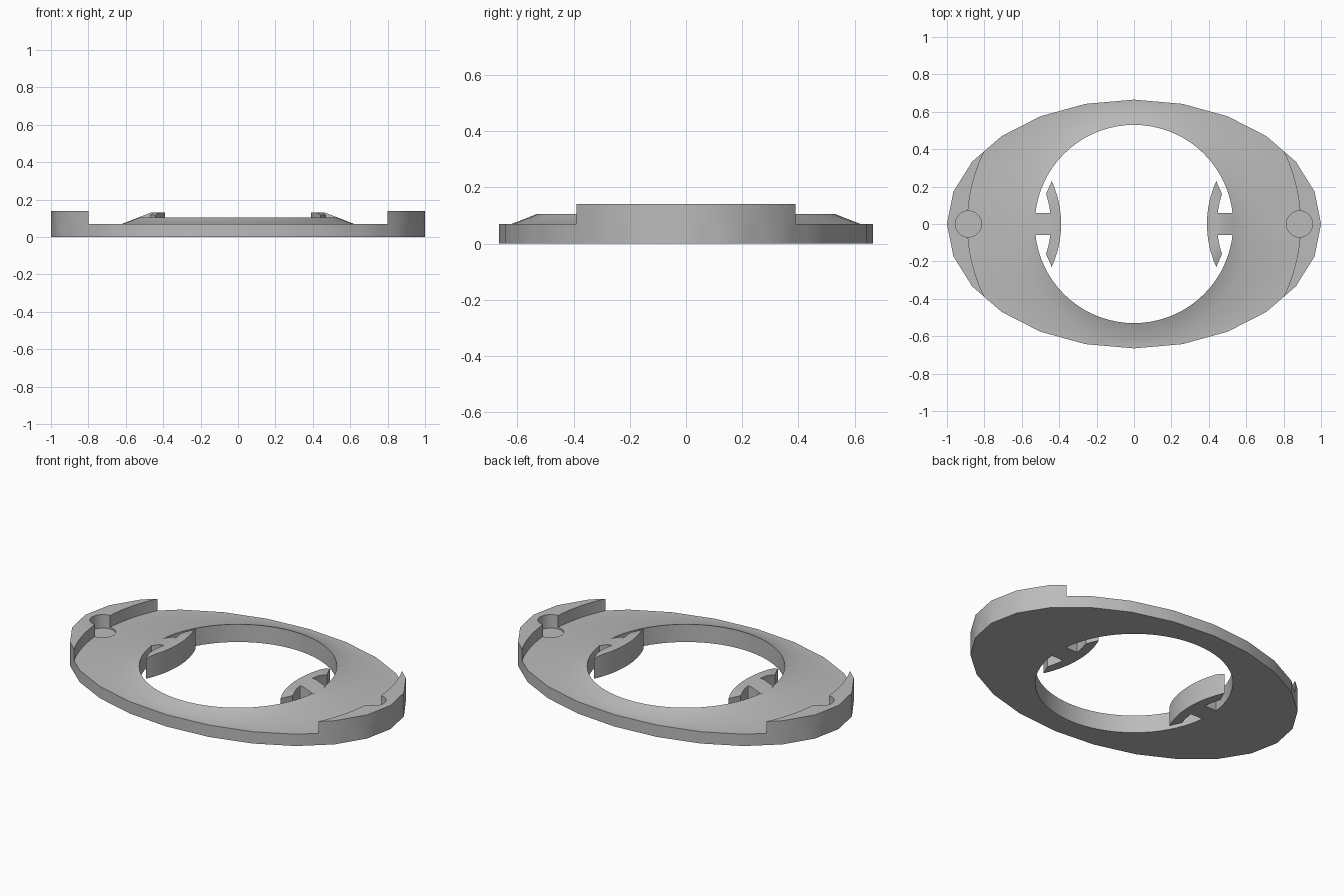
import bpy, bmesh, math
from math import sin, cos, pi, radians

cube = bpy.data.objects.get("Cube")
if cube:
    bpy.data.objects.remove(cube, do_unlink=True)

grey = bpy.data.materials.new("plain grey")
grey.use_nodes = True
grey.diffuse_color = (0.5, 0.5, 0.5, 1)
grey.node_tree.nodes["Principled BSDF"].inputs["Base Color"].default_value = (0.5, 0.5, 0.5, 1)

BASE, BLOCK_TOP, HOLE, COLLAR = 0.07, 0.14, 0.53, 0.62
POCKET_X, POCKET_R = 0.885, 0.07


def make(name, verts, faces):
    mesh = bpy.data.meshes.new(name)
    mesh.from_pydata(verts, [], faces)
    bm = bmesh.new()
    bm.from_mesh(mesh)
    bmesh.ops.recalc_face_normals(bm, faces=bm.faces)
    bm.to_mesh(mesh)
    bm.free()
    mesh.materials.append(grey)
    ob = bpy.data.objects.new(name, mesh)
    bpy.context.collection.objects.link(ob)
    return ob


def prism(name, outline, bottom, top):
    """Upright solid; top is a function of x and y."""
    n = len(outline)
    verts = [(x, y, bottom) for x, y in outline] + [(x, y, top(x, y)) for x, y in outline]
    faces = [(i, (i + 1) % n, n + (i + 1) % n, n + i) for i in range(n)]
    return make(name, verts, faces + [tuple(range(n)), tuple(range(n, 2 * n))])


def slope(x, y):
    """Height of the conical collar, levelling off near the clips."""
    return min(0.13, BASE + 0.39 * (COLLAR - math.hypot(x, y)))


def oval(step):
    """Point on the 24-sided oval; fractional steps lie on its edges."""
    i = math.floor(step)
    f = step - i
    a, b = [(cos(k * pi / 12), 0.665 * sin(k * pi / 12)) for k in (i, i + 1)]
    return a[0] + (b[0] - a[0]) * f, a[1] + (b[1] - a[1]) * f


def finish(ob):
    bpy.ops.object.select_all(action='DESELECT')
    ob.select_set(True)
    bpy.context.view_layer.objects.active = ob
    bpy.ops.object.shade_smooth_by_angle(angle=radians(30))


# Oval plate with its raised collar around the round hole
SEG = 72
rows = [[], [], [], [], []]
for k in range(SEG):
    t = 2 * pi * k / SEG
    ox, oy = oval(k / 3)
    c, s = cos(t), sin(t)
    loop = [(ox, oy, 0), (ox, oy, BASE), (COLLAR * c, COLLAR * s, BASE),
            (HOLE * c, HOLE * s, slope(HOLE, 0)), (HOLE * c, HOLE * s, 0)]
    for row, p in zip(rows, loop):
        row.append(p)
faces = []
for r in range(5):
    q = (r + 1) % 5
    for k in range(SEG):
        m = (k + 1) % SEG
        faces.append((r * SEG + k, r * SEG + m, q * SEG + m, q * SEG + k))
plate = make("oval_plate", sum(rows, []), faces)

# Shallow round pockets sunk into the plate at both ends
for side in (1, -1):
    ring = [(side * POCKET_X + POCKET_R * cos(a * pi / 16), POCKET_R * sin(a * pi / 16))
            for a in range(32)]
    cutter = prism("pocket_cutter", ring, 0.06, lambda x, y: 0.2)
    cutter.hide_render = True
    mod = plate.modifiers.new("pocket", 'BOOLEAN')
    mod.operation = 'DIFFERENCE'
    mod.solver = 'EXACT'
    mod.object = cutter
    bpy.context.view_layer.objects.active = plate
    bpy.ops.object.modifier_apply(modifier=mod.name)
    bpy.data.objects.remove(cutter, do_unlink=True)
finish(plate)

# End block outline: oval rim outside, circular inner wall with a round notch
rim = [oval(s) for s in (-2.42, -2, -1, 0, 1, 2, 2.42)]
corner = math.atan2(rim[-1][1], rim[-1][0])
gap = POCKET_R / 0.89
upper = [(0.89 * cos(a), 0.89 * sin(a))
         for a in (corner + (gap - corner) * i / 10 for i in range(1, 11))]
notch = [(POCKET_X + POCKET_R * cos(a), POCKET_R * sin(a))
         for a in (pi / 2 - pi * i / 16 for i in range(1, 16))]
lower = [(x, -y) for x, y in reversed(upper)]
block = rim + upper + notch + lower

# Curved clip: a slim arc bowing toward the centre of the hole
CX, N = 0.944, 16


def arc(radius, half):
    return [(CX - radius * cos(a), radius * sin(a))
            for a in (radians(half) * (2 * i / N - 1) for i in range(N + 1))]


front, back = arc(0.554, 24.5), arc(0.50, 18.7)

for side, label in ((1, "left"), (-1, "right")):
    finish(prism(label + "_end_block", [(side * x, y) for x, y in block],
                 BASE, lambda x, y: BLOCK_TOP))

    verts, faces = [], []
    for (fx, fy), (bx, by) in zip(front, back):
        verts += [(side * fx, fy, 0), (side * fx, fy, slope(fx, fy)),
                  (side * bx, by, slope(bx, by)), (side * bx, by, 0)]
    for i in range(N):
        for j in range(4):
            m = (j + 1) % 4
            faces.append((4 * i + j, 4 * i + m, 4 * i + 4 + m, 4 * i + 4 + j))
    faces += [(0, 1, 2, 3), tuple(range(4 * N, 4 * N + 4))]
    finish(make(label + "_clip", verts, faces))

    # Bridge joining the clip to the collar
    profile = [(0.435, 0), (0.435, 0.13), (0.466, 0.13), (0.532, slope(0.532, 0)), (0.532, 0)]
    n = len(profile)
    verts = [(side * x, y, z) for y in (-0.058, 0.058) for x, z in profile]
    faces = [(i, (i + 1) % n, n + (i + 1) % n, n + i) for i in range(n)]
    faces += [tuple(range(n)), tuple(range(n, 2 * n))]
    finish(make(label + "_bridge", verts, faces))
